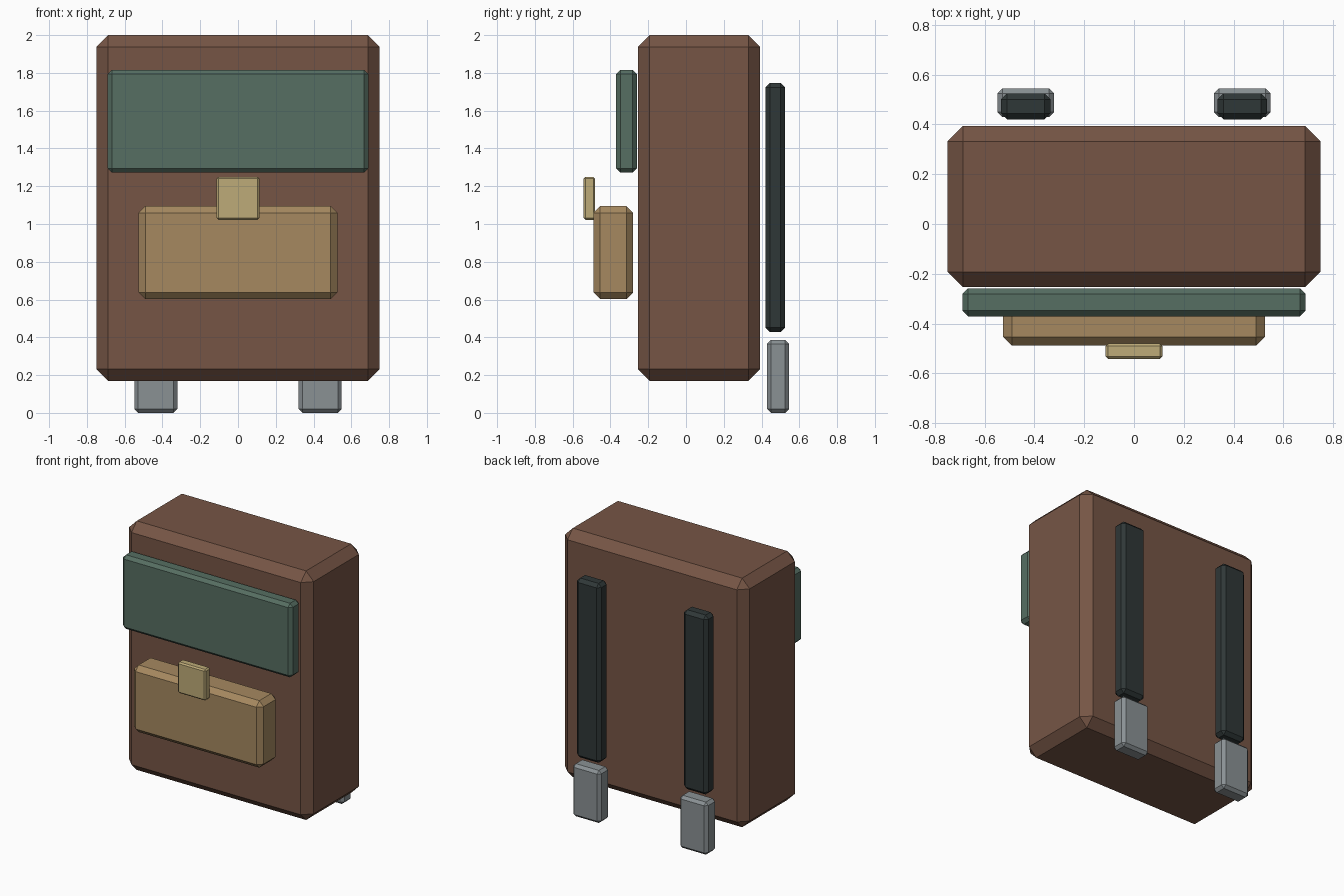
import bpy
import bmesh

if "Cube" in bpy.data.objects:
    bpy.data.objects.remove(bpy.data.objects["Cube"])


def material(name, rgb):
    # Convert 0-255 sRGB to linear
    lin = [((c / 255 + 0.055) / 1.055) ** 2.4 for c in rgb]
    m = bpy.data.materials.new(name)
    m.diffuse_color = (*lin, 1)
    m.use_nodes = True
    m.node_tree.nodes["Principled BSDF"].inputs["Base Color"].default_value = m.diffuse_color
    return m


def box(name, x, y, z, chamfer, mat):
    """Chamfered box from (min, max) ranges."""
    bm = bmesh.new()
    bmesh.ops.create_cube(bm, size=1)
    for v in bm.verts:
        v.co = [(a + b) / 2 + c * (b - a) for c, (a, b) in zip(v.co, (x, y, z))]
    bmesh.ops.bevel(bm, geom=bm.edges[:], offset=chamfer, segments=1,
                    profile=0.5, affect='EDGES')
    bmesh.ops.recalc_face_normals(bm, faces=bm.faces[:])
    me = bpy.data.meshes.new(name)
    bm.to_mesh(me)
    bm.free()
    me.materials.append(mat)
    ob = bpy.data.objects.new(name, me)
    bpy.context.collection.objects.link(ob)
    return ob


brown = material("brown leather", (118, 85, 69))
green = material("green canvas", (86, 110, 98))
tan = material("tan leather", (166, 137, 96))
brass = material("pale brass", (190, 171, 120))
black = material("dark webbing", (47, 55, 55))
grey = material("grey metal", (138, 145, 148))

# Main bag and front details
box("bag_body", (-0.75, 0.75), (-0.254, 0.393), (0.17, 2.0), 0.062, brown)
box("top_flap", (-0.69, 0.69), (-0.371, -0.259), (1.272, 1.816), 0.023, green)
box("front_pocket", (-0.526, 0.526), (-0.489, -0.28), (0.602, 1.094), 0.035, tan)
box("pocket_clasp", (-0.114, 0.114), (-0.542, -0.481), (1.022, 1.25), 0.01, brass)

# Shoulder straps and their lower ends on the back
for side, s in (("left", -1), ("right", 1)):
    cx = s * 0.435
    box(side + "_strap", (cx - 0.099, cx + 0.099), (0.42, 0.525),
        (0.428, 1.746), 0.024, black)
    box(side + "_strap_end", (cx - 0.114, cx + 0.114), (0.43, 0.545),
        (0.0, 0.386), 0.02, grey)
